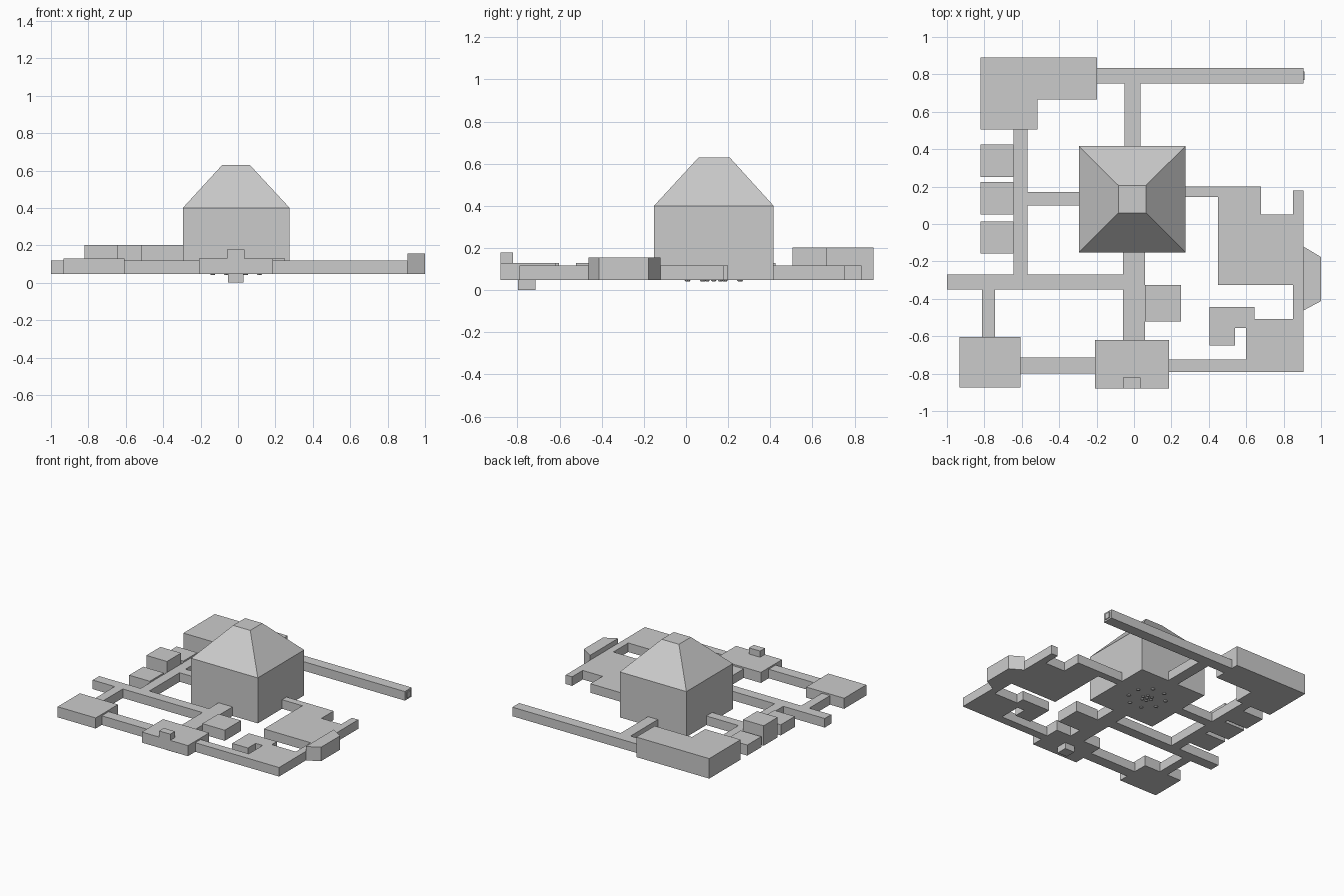
import bpy, bmesh, math

if "Cube" in bpy.data.objects:
    bpy.data.objects.remove(bpy.data.objects["Cube"])

BASE, LOW, MID, TALL = 0.048, 0.118, 0.13, 0.203


def add_object(name, bm):
    bmesh.ops.recalc_face_normals(bm, faces=bm.faces)
    mesh = bpy.data.meshes.new(name)
    bm.to_mesh(mesh)
    bm.free()
    obj = bpy.data.objects.new(name, mesh)
    bpy.context.collection.objects.link(obj)
    return obj


def slab(name, outline, top=LOW, bottom=BASE):
    """Extrude a floor-plan outline from bottom to top."""
    bm = bmesh.new()
    face = bm.faces.new([bm.verts.new((x, y, bottom)) for x, y in outline])
    ext = bmesh.ops.extrude_face_region(bm, geom=[face])
    for v in ext["geom"]:
        if isinstance(v, bmesh.types.BMVert):
            v.co.z = top
    return add_object(name, bm)


def box(name, x0, x1, y0, y1, top=LOW, bottom=BASE):
    return slab(name, [(x0, y0), (x1, y0), (x1, y1), (x0, y1)], top, bottom)


# Main hall with its tapered roof: three stacked square rings
bm = bmesh.new()
rings = []
for x0, x1, y0, y1, z in [(-0.295, 0.276, -0.152, 0.416, BASE),
                          (-0.295, 0.276, -0.152, 0.416, 0.4),
                          (-0.084, 0.063, 0.06, 0.207, 0.63)]:
    rings.append([bm.verts.new((x, y, z)) for x, y in
                  [(x0, y0), (x1, y0), (x1, y1), (x0, y1)]])
for lower, upper in zip(rings, rings[1:]):
    for i in range(4):
        j = (i + 1) % 4
        bm.faces.new((lower[i], lower[j], upper[j], upper[i]))
bm.faces.new(rings[0])
bm.faces.new(rings[-1])
add_object("main_hall", bm)

# Small domed studs under the hall floor
def stud(name, x, y, radius, depth):
    bm = bmesh.new()
    bmesh.ops.create_cone(bm, cap_ends=True, segments=8, radius1=radius * 0.6,
                          radius2=radius, depth=depth)
    bmesh.ops.translate(bm, verts=bm.verts, vec=(x, y, BASE - depth / 2))
    add_object(name, bm)

CX, CY = -0.01, 0.132
for i in range(8):
    a = math.radians(22.5 + 45 * i)
    stud("floor_stud", CX + 0.135 * math.cos(a), CY + 0.135 * math.sin(a), 0.015, 0.008)
stud("centre_stud", CX, CY, 0.014, 0.006)
for i in range(6):
    a = math.radians(60 * i)
    stud("centre_petal", CX + 0.036 * math.cos(a), CY + 0.036 * math.sin(a), 0.012, 0.008)

# Corridors
for name, *size in [
    ("south_corridor", -0.06, 0.06, -0.62, -0.152),
    ("west_cross_corridor", -1.0, -0.06, -0.35, -0.27),
    ("west_long_corridor", -0.645, -0.57, -0.27, 0.505),
    ("west_hall_corridor", -0.57, -0.295, 0.1, 0.172),
    ("southwest_link", -0.812, -0.742, -0.603, -0.35),
    ("front_left_corridor", -0.607, -0.208, -0.8, -0.715),
    ("north_corridor", -0.05, 0.035, 0.416, 0.75),
    ("back_corridor", -0.197, 0.905, 0.75, 0.833),
    ("east_corridor", 0.276, 0.45, 0.145, 0.2),
]:
    box(name, *size)
box("back_corridor_door", 0.905, 0.911, 0.77, 0.815, 0.105, 0.06)

# Rooms
box("southwest_room", -0.933, -0.607, -0.875, -0.603, MID)
box("side_room", 0.06, 0.252, -0.522, -0.325, MID)
slab("northwest_room", [(-0.822, 0.505), (-0.517, 0.505), (-0.517, 0.665),
                        (-0.197, 0.665), (-0.197, 0.89), (-0.822, 0.89)], TALL)
for i, (y, top) in enumerate([(-0.158, MID), (0.052, TALL), (0.252, MID)]):
    box("west_cell_%d" % (i + 1), -0.822, -0.645, y, y + 0.172, top)

# Entrance room with roof block and lower block
box("entrance_room", -0.208, 0.187, -0.88, -0.62, MID)
box("entrance_roof_block", -0.06, 0.036, -0.88, -0.822, 0.178, MID)
box("entrance_lower_block", -0.053, 0.03, -0.797, -0.715, BASE, 0.0)

# East wing, one continuous stepped floor plan
slab("east_wing", [
    (0.45, 0.2), (0.45, -0.325), (0.85, -0.325), (0.85, -0.507),
    (0.645, -0.507), (0.645, -0.445), (0.405, -0.445), (0.405, -0.65),
    (0.54, -0.65), (0.54, -0.555), (0.6, -0.555), (0.6, -0.725),
    (0.187, -0.725), (0.187, -0.79), (0.905, -0.79), (0.905, 0.18),
    (0.85, 0.18), (0.85, 0.05), (0.68, 0.05), (0.68, 0.2)])

# Tapered bay on the east side
slab("east_bay", [(0.905, -0.463), (1.0, -0.412), (1.0, -0.177), (0.905, -0.12)], 0.156)
